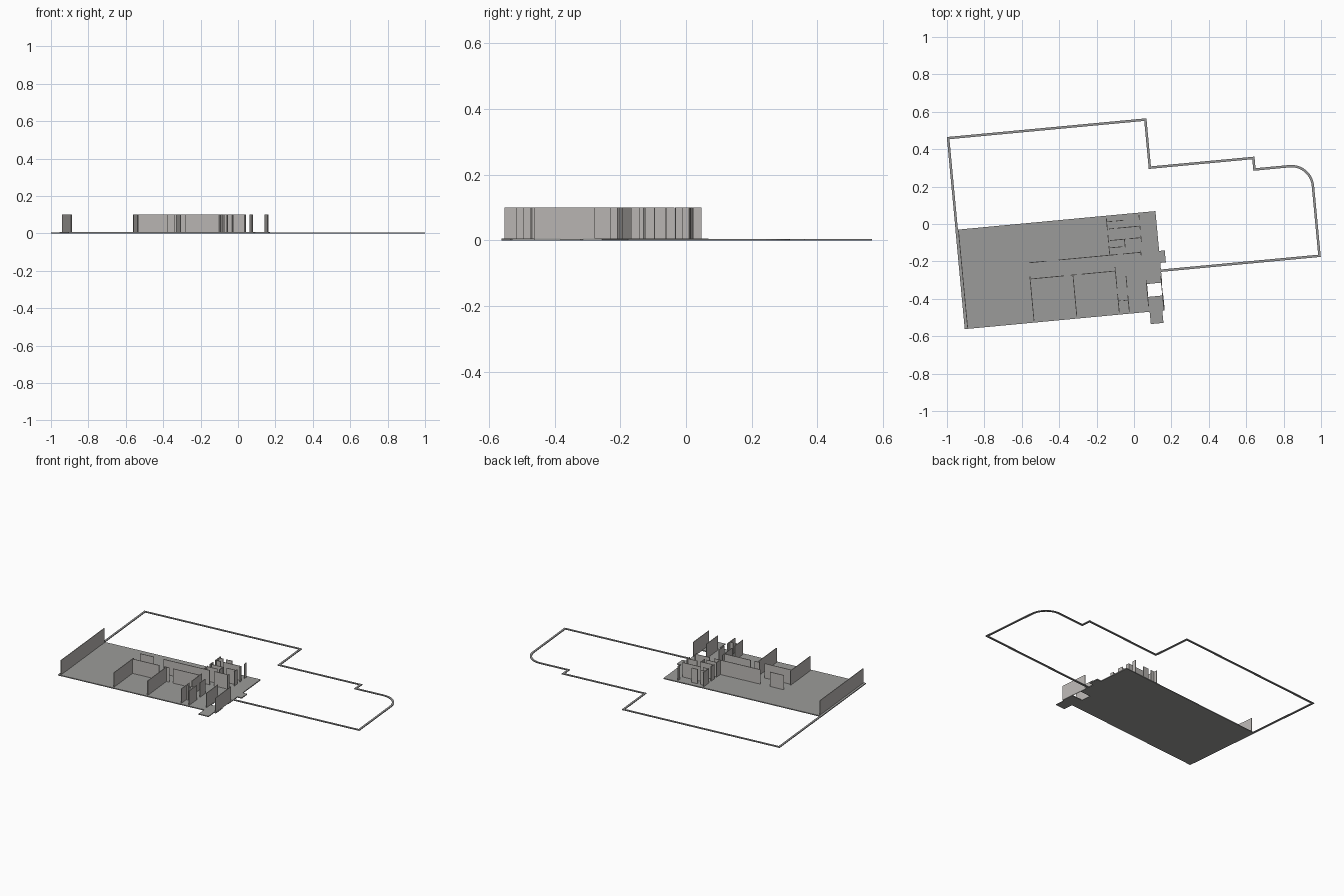
import bpy, bmesh, math
from mathutils import Matrix, Vector

if "Cube" in bpy.data.objects:
    bpy.data.objects.remove(bpy.data.objects["Cube"])

# The whole plan is turned slightly: u runs along the building, v across it
ANG = math.radians(5.36)
PLACE = Matrix.Translation((-0.905, -0.562, 0)) @ Matrix.Rotation(ANG, 4, 'Z')
FLOOR_Z, WALL_Z, THICK = 0.006, 0.1, 0.004


def material(name, rgb):
    m = bpy.data.materials.new(name)
    m.diffuse_color = (*rgb, 1)
    m.use_nodes = True
    m.node_tree.nodes["Principled BSDF"].inputs["Base Color"].default_value = m.diffuse_color
    return m


FLOOR = material("floor grey", (0.33, 0.33, 0.32))
WALL = material("wall warm grey", (0.50, 0.48, 0.46))
CURB = material("curb grey", (0.30, 0.30, 0.30))


def finish(name, bm, mat):
    bmesh.ops.recalc_face_normals(bm, faces=bm.faces)
    me = bpy.data.meshes.new(name)
    bm.to_mesh(me)
    bm.free()
    me.materials.append(mat)
    ob = bpy.data.objects.new(name, me)
    ob.matrix_world = PLACE
    bpy.context.collection.objects.link(ob)
    return ob


def prism(bm, pts, z0, z1):
    f = bm.faces.new([bm.verts.new((x, y, z0)) for x, y in pts])
    r = bmesh.ops.extrude_face_region(bm, geom=[f])
    bmesh.ops.translate(bm, vec=(0, 0, z1 - z0),
                        verts=[g for g in r['geom'] if isinstance(g, bmesh.types.BMVert)])


def strip(path, width):
    """Mitred band outline around an open path."""
    p = [Vector(q) for q in path]
    left, right = [], []
    for i, q in enumerate(p):
        d0 = (q - p[i - 1]).normalized() if i else (p[1] - q).normalized()
        d1 = (p[i + 1] - q).normalized() if i < len(p) - 1 else d0
        n0, n1 = Vector((-d0.y, d0.x)), Vector((-d1.y, d1.x))
        m = (n0 + n1).normalized()
        m *= width / 2 / m.dot(n0)
        left.append(q + m)
        right.append(q - m)
    return left + right[::-1]


# Floor slab with entrance steps and an open notch on the east side
bm = bmesh.new()
prism(bm, [(0, 0), (0.993, 0), (0.993, -0.066), (1.061, -0.066), (1.061, 0),
           (1.074, 0), (1.074, 0.08), (0.993, 0.08), (0.993, 0.149),
           (1.074, 0.149), (1.074, 0.255), (1.104, 0.255), (1.104, 0.319),
           (1.074, 0.319), (1.074, 0.533), (0, 0.533)], 0, FLOOR_Z)
finish("floor_slab", bm, FLOOR)

# Site curb with one rounded corner
R = 0.115
cu, cv = 1.925 - R, 0.705 - R
arc = [(cu + R * math.sin(a), cv + R * math.cos(a))
       for a in (math.radians(9 * i) for i in range(11))]
path = [(0.007, 0.533), (0.007, 1.025), (1.066, 1.025), (1.066, 0.767),
        (1.622, 0.767), (1.622, 0.705)] + arc + [(1.925, 0.213), (1.074, 0.213)]
bm = bmesh.new()
prism(bm, strip(path, 0.013), 0, 0.005)
finish("site_curb", bm, CURB)


def walls(name, along, pieces):
    """along 'u': (v, u0, u1) pieces; along 'v': (u, v0, v1) pieces."""
    bm = bmesh.new()
    h = THICK / 2
    for c, a, b in pieces:
        pts = [(a, c - h), (b, c - h), (b, c + h), (a, c + h)]
        if along == 'v':
            pts = [(y, x) for x, y in pts]
        prism(bm, pts, FLOOR_Z - 0.003, WALL_Z)
    finish(name, bm, WALL)


# Outer walls that remain standing
walls("west_end_wall", 'v', [(0.016, 0.008, 0.527)])
walls("east_wall", 'v', [(1.070, 0.0, 0.186)])
walls("notch_wall", 'v', [(0.990, 0.03, 0.17)])

# Corridor walls with door gaps
walls("north_corridor_wall", 'u',
      [(0.321, 0.375, 0.47), (0.321, 0.535, 0.85), (0.321, 0.88, 0.976)])
walls("south_corridor_wall", 'u',
      [(0.234, 0.373, 0.555), (0.234, 0.59, 0.625), (0.234, 0.65, 0.829)])

# South room partitions
walls("south_partitions", 'v',
      [(0.373, 0.01, 0.248), (0.603, 0.01, 0.234), (0.831, 0.01, 0.11),
       (0.831, 0.14, 0.256), (0.885, 0.01, 0.10), (0.885, 0.14, 0.202)])
walls("south_cross_walls", 'u', [(0.073, 0.831, 0.845), (0.073, 0.86, 0.885)])

# North small-room partitions
walls("north_partitions", 'v',
      [(0.809, 0.455, 0.521), (0.809, 0.39, 0.43), (0.809, 0.322, 0.37),
       (0.895, 0.355, 0.40), (0.984, 0.495, 0.52), (0.984, 0.44, 0.461),
       (0.984, 0.375, 0.41), (0.976, 0.305, 0.33)])
walls("north_cross_walls", 'u',
      [(0.500, 0.809, 0.84), (0.500, 0.86, 0.90), (0.461, 0.818, 0.845),
       (0.461, 0.86, 0.984), (0.399, 0.818, 0.90), (0.399, 0.92, 0.984),
       (0.360, 0.809, 0.88)])
